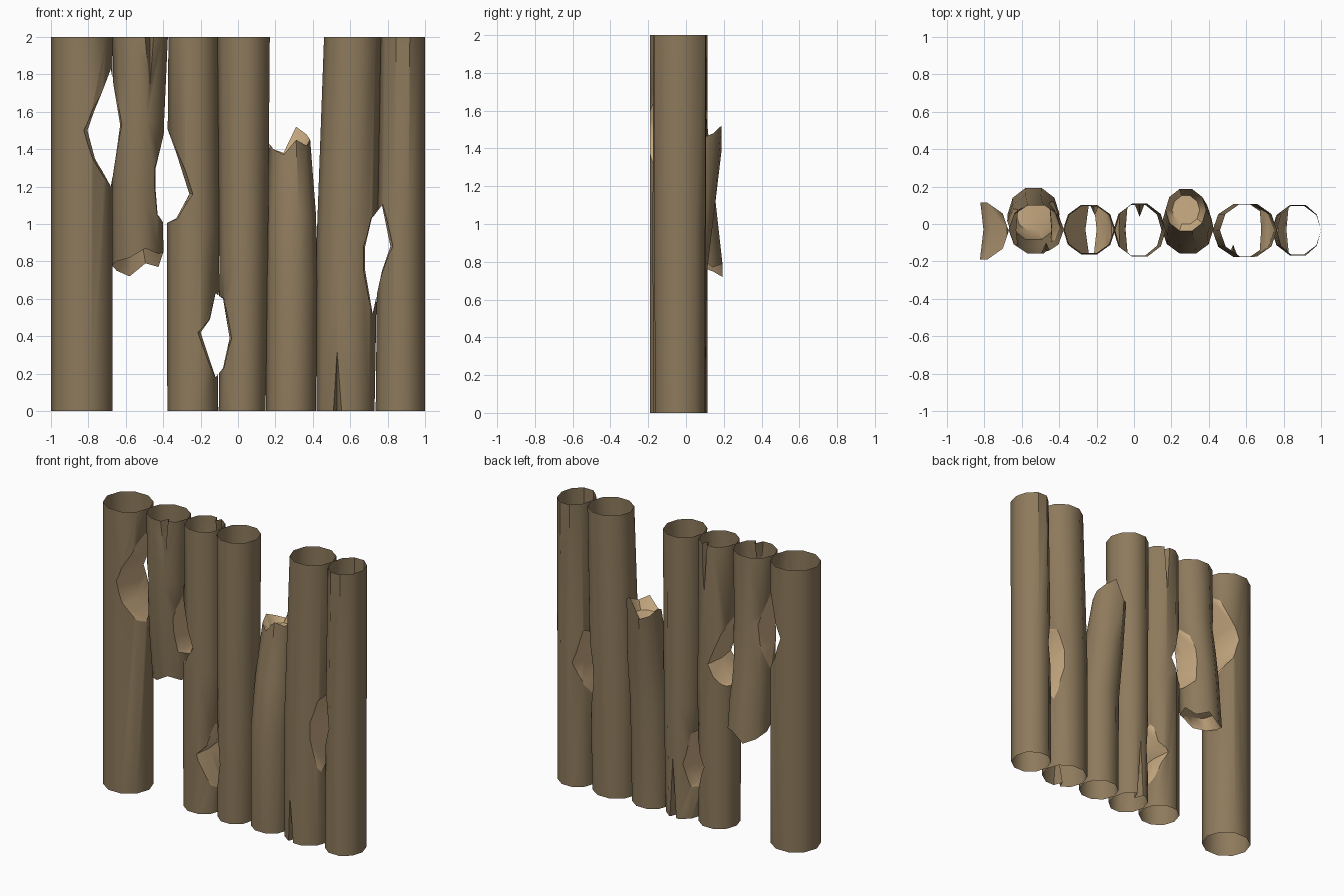
import bpy, bmesh, math
from mathutils import Vector

if "Cube" in bpy.data.objects:
    bpy.data.objects.remove(bpy.data.objects["Cube"])

def material(name, rgb):
    m = bpy.data.materials.new(name)
    m.diffuse_color = (*rgb, 1)
    m.use_nodes = True
    m.node_tree.nodes["Principled BSDF"].inputs["Base Color"].default_value = m.diffuse_color
    return m

BARK = material("bark_brown", (0.27, 0.195, 0.108))
CORE = material("cut_wood_tan", (0.60, 0.42, 0.23))
N = 10

def to_object(bm, name):
    bmesh.ops.recalc_face_normals(bm, faces=bm.faces)
    me = bpy.data.meshes.new(name)
    bm.to_mesh(me)
    bm.free()
    ob = bpy.data.objects.new(name, me)
    me.materials.append(BARK)
    me.materials.append(CORE)
    bpy.context.collection.objects.link(ob)
    return ob

def log(name, rings, jagged=None, at_top=True):
    """Log lofted through (z, cx, cy, rx, ry) rings; jagged = rim heights of a broken end."""
    bm = bmesh.new()
    loops = []
    for i, (z, cx, cy, rx, ry) in enumerate(rings):
        broken = jagged and i == (len(rings) - 1 if at_top else 0)
        loops.append([bm.verts.new((cx + rx * math.cos(k * math.tau / N),
                                    cy + ry / 0.951 * math.sin(k * math.tau / N),
                                    jagged[k] if broken else z)) for k in range(N)])

    def bridge(a, b, mat):
        for k in range(N):
            bm.faces.new((a[k], a[(k + 1) % N], b[(k + 1) % N], b[k])).material_index = mat
    for a, b in zip(loops, loops[1:]):
        bridge(a, b, 0)
    ends = [loops[0], loops[-1]]
    if jagged:
        # recessed pale core inside the splintered rim
        e = 1 if at_top else 0
        z, cx, cy, _, _ = rings[-1 if at_top else 0]
        c = Vector((cx, cy, 0))
        inner = []
        for v in ends[e]:
            p = c + (v.co - c) * 0.68
            p.z = z + (-0.07 if at_top else 0.07)
            inner.append(bm.verts.new(p))
        bridge(ends[e], inner, 1)
        ends[e] = inner
    for l in ends:
        bm.faces.new(l).material_index = 1
    return to_object(bm, name)

def notch(profile):
    """Axe-notch cutter: front outline swept through y, wider at front and back."""
    bm = bmesh.new()
    cx = sum(p[0] for p in profile) / len(profile)
    cz = sum(p[1] for p in profile) / len(profile)
    loops = [[bm.verts.new((cx + (x - cx) * s, y, cz + (z - cz) * (1 + (s - 1) * 0.15)))
              for x, z in profile] for y, s in ((-0.35, 1.4), (-0.03, 1), (0.3, 1.4))]
    n = len(profile)
    for a, b in zip(loops, loops[1:]):
        for k in range(n):
            bm.faces.new((a[k], a[(k + 1) % n], b[(k + 1) % n], b[k]))
    bm.faces.new(loops[0])
    bm.faces.new(loops[-1])
    for f in bm.faces:
        f.material_index = 1
    return to_object(bm, "notch_cutter")

def crack(x, tip_y, out_y, z_end, z_apex):
    """Thin wedge cutter for a split that fades out along the log."""
    bm = bmesh.new()
    z = z_end + (0.05 if z_end > z_apex else -0.05)
    v = [bm.verts.new(p) for p in ((x - 0.05, out_y, z), (x + 0.05, out_y, z),
                                   (x, tip_y, z), (x, out_y, z_apex))]
    for t in ((0, 1, 2), (0, 1, 3), (1, 2, 3), (0, 2, 3)):
        bm.faces.new([v[i] for i in t])
    return to_object(bm, "crack_cutter")

# Logs, left to right
logs = [
    log("log_1", [(0, -.835, -.038, .165, .152), (2, -.835, -.038, .165, .152)]),
    log("log_2_broken", [(.80, -.537, .055, .138, .138), (1.15, -.54, .018, .138, .135),
                         (1.55, -.53, -.022, .135, .132), (2, -.523, -.03, .148, .128)],
        [.85, .77, .79, .72, .75, .78, .80, .82, .87, .84], False),
    log("log_3", [(0, -.243, -.03, .135, .13), (1, -.24, -.03, .14, .132),
                  (2, -.24, -.03, .132, .125)]),
    log("log_4", [(0, .022, -.033, .125, .135), (.8, .03, -.033, .13, .142),
                  (2, .03, -.033, .14, .14)]),
    log("log_5_broken", [(0, .283, -.03, .133, .125), (.7, .288, -.027, .137, .132),
                         (1.05, .285, .02, .132, .128), (1.43, .277, .075, .109, .112)],
        [1.45, 1.48, 1.52, 1.38, 1.40, 1.43, 1.40, 1.37, 1.45, 1.42]),
    log("log_6", [(0, .575, -.035, .155, .138), (.9, .583, -.035, .163, .142),
                  (2, .612, -.033, .152, .14)]),
    log("log_7", [(0, .868, -.033, .132, .13), (1, .873, -.033, .127, .135),
                  (2, .882, -.033, .118, .135)]),
]

# Chopped notches, each biting into two neighbouring logs
n12 = notch([(-.68, 1.83), (-.77, 1.6), (-.805, 1.5), (-.765, 1.35), (-.68, 1.2),
             (-.655, 1.35), (-.63, 1.53)])
n23 = notch([(-.385, 1.53), (-.44, 1.3), (-.442, 1.2), (-.43, 1.05), (-.39, 1.0),
             (-.33, 1.03), (-.26, 1.16), (-.33, 1.38)])
n34 = notch([(-.12, .63), (-.15, .49), (-.2, .42), (-.12, .18), (-.08, .23),
             (-.045, .39), (-.08, .6)])
n67 = notch([(.77, 1.10), (.715, 1.03), (.68, .88), (.68, .75), (.72, .52),
             (.77, .75), (.815, .88)])
# Drying splits
c2 = crack(-.47, -.09, -.2, 2, 1.45)
c3 = crack(-.21, .04, .15, 2, 1.3)
c4 = crack(.03, .03, .16, 0, .75)
c6 = crack(.53, -.10, -.23, 0, .6)

cuts = [[n12], [n12, n23, c2], [n23, n34, c3], [n34, c4], [], [n67, c6], [n67]]
for ob, cutters in zip(logs, cuts):
    bpy.context.view_layer.objects.active = ob
    for c in cutters:
        m = ob.modifiers.new("cut", 'BOOLEAN')
        m.operation = 'DIFFERENCE'
        m.solver = 'EXACT'
        m.object = c
        bpy.ops.object.modifier_apply(modifier=m.name)
    # the logs are hollow shells: open the flat ends
    bm = bmesh.new()
    bm.from_mesh(ob.data)
    flat = [f for f in bm.faces if all(v.co.z < .001 for v in f.verts)
            or all(v.co.z > 1.999 for v in f.verts)]
    bmesh.ops.delete(bm, geom=flat, context='FACES')
    bm.to_mesh(ob.data)
    bm.free()

for c in (n12, n23, n34, n67, c2, c3, c4, c6):
    bpy.data.objects.remove(c)

bpy.ops.object.select_all(action='DESELECT')
for ob in logs:
    ob.select_set(True)
bpy.ops.object.shade_smooth_by_angle(angle=math.radians(40))
